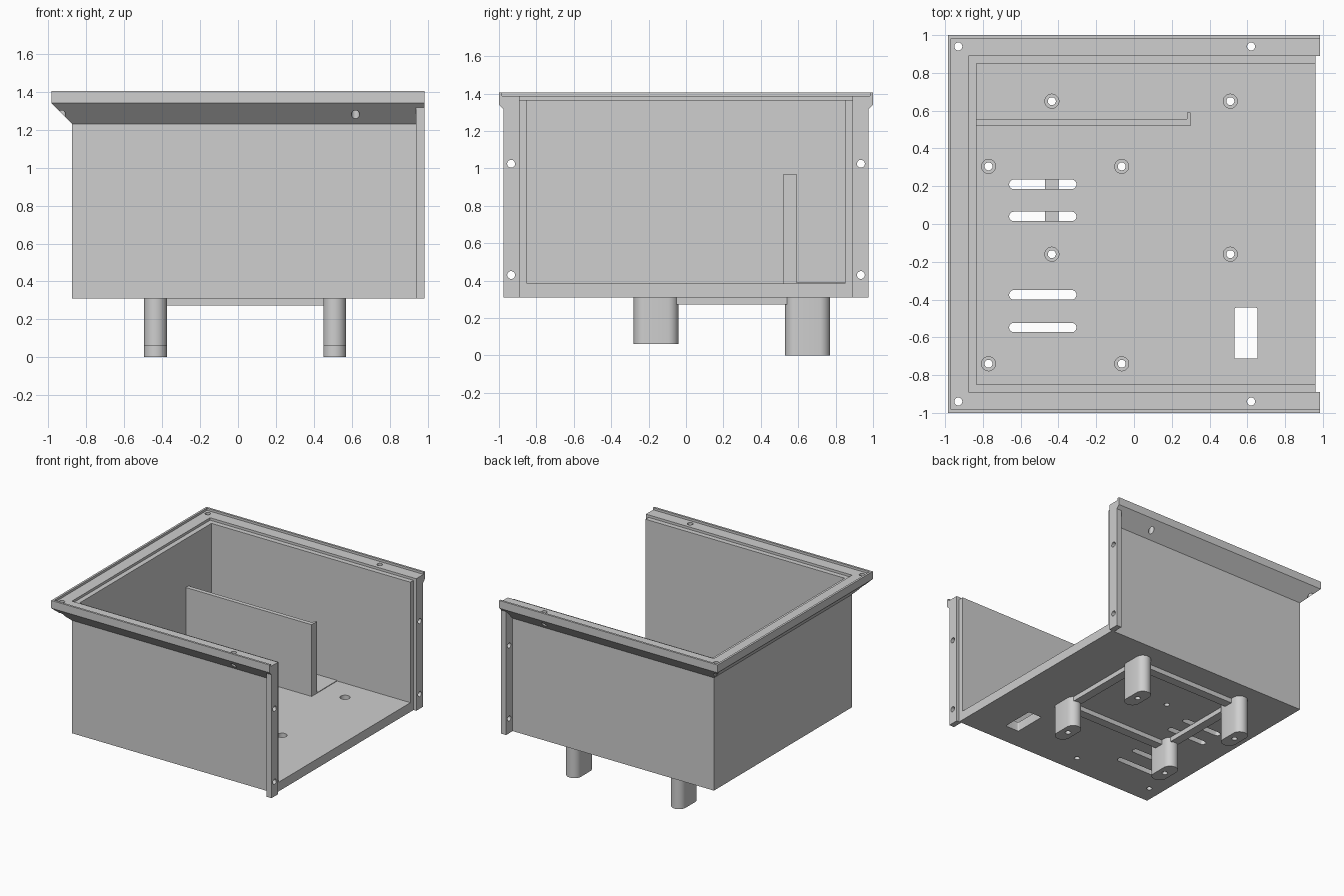
import bpy, bmesh, math

cube = bpy.data.objects.get("Cube")
if cube:
    bpy.data.objects.remove(cube, do_unlink=True)

GREY = (0.62, 0.62, 0.62, 1)
mat = bpy.data.materials.new("plain grey")
mat.use_nodes = True
mat.diffuse_color = GREY
mat.node_tree.nodes["Principled BSDF"].inputs["Base Color"].default_value = GREY


def finish(name, bm):
    bmesh.ops.recalc_face_normals(bm, faces=bm.faces[:])
    me = bpy.data.meshes.new(name)
    bm.to_mesh(me)
    bm.free()
    me.materials.append(mat)
    ob = bpy.data.objects.new(name, me)
    bpy.context.collection.objects.link(ob)
    return ob


def loft(name, rings):
    """Closed solid through a list of matching rings of points."""
    bm = bmesh.new()
    vs = [[bm.verts.new(p) for p in ring] for ring in rings]
    n = len(vs[0])
    for a, b in zip(vs, vs[1:]):
        for i in range(n):
            j = (i + 1) % n
            bm.faces.new((a[i], a[j], b[j], b[i]))
    bm.faces.new(vs[0])
    bm.faces.new(vs[-1])
    return finish(name, bm)


def prism(name, outline, lo, hi, axis="z"):
    if axis == "x":
        return loft(name, [[(h, u, v) for u, v in outline] for h in (lo, hi)])
    return loft(name, [[(u, v, h) for u, v in outline] for h in (lo, hi)])


def box(name, x0, x1, y0, y1, z0, z1):
    return prism(name, [(x0, y0), (x1, y0), (x1, y1), (x0, y1)], z0, z1)


def round_outline(cx, cy, r, dx=0, dy=0, n=32):
    """Circle, or a stadium when stretched by dx or dy."""
    pts = []
    r /= math.cos(math.pi / n)
    for i in range(n):
        a = 2 * math.pi * (i + 0.5) / n
        c, s = math.cos(a), math.sin(a)
        pts.append((cx + r * c + math.copysign(dx, c),
                    cy + r * s + math.copysign(dy, s)))
    return pts


def activate(ob):
    bpy.ops.object.select_all(action="DESELECT")
    ob.select_set(True)
    bpy.context.view_layer.objects.active = ob


def cut(ob, cutter):
    mod = ob.modifiers.new("cut", "BOOLEAN")
    mod.operation = "DIFFERENCE"
    mod.solver = "EXACT"
    mod.object = cutter
    activate(ob)
    bpy.ops.object.modifier_apply(modifier=mod.name)
    bpy.data.objects.remove(cutter, do_unlink=True)


def u_sweep(name, profile, end_x):
    """Sweep an (outward offset, height) profile round the three walled sides."""
    def ring(side, x):
        return [(x if x else -0.835 - o, side * (0.85 + o), z) for o, z in profile]
    return loft(name, [ring(-1, end_x), ring(-1, None), ring(1, None), ring(1, end_x)])


BASE, FLOOR = 0.31, 0.385
LEG_X, LEG_Y = (-0.435, 0.51), (-0.16, 0.65)
HOLE_R = 0.021

# Walls on three sides, and the stepped rim with a sloped underside
walls = u_sweep("walls", [(0, BASE), (0, 1.367), (0.04, 1.367), (0.04, BASE)], 0.96)
rim = u_sweep("top_rim", [(0.04, 1.23), (0.04, 1.387), (0.133, 1.387), (0.133, 1.405),
                          (0.15, 1.405), (0.15, 1.342)], 0.985)
for x in (-0.93, 0.62):
    for y in (-0.94, 0.94):
        cut(rim, prism("cutter", round_outline(x, y, HOLE_R), 1.1, 1.5))

# Vertical flanges beside the open end
flanges = []
for side, label in ((-1, "right"), (1, "left")):
    y0, y1 = sorted((side * 0.89, side * 0.975))
    flange = box(label + "_end_flange", 0.94, 0.985, y0, y1, BASE, 1.34)
    for z in (0.43, 1.025):
        cut(flange, prism("cutter", round_outline(side * 0.935, z, HOLE_R), 0.9, 1.1, "x"))
    flanges.append(flange)

# Floor with counterbored holes, slots and a cable opening
floor = box("floor", -0.835, 0.96, -0.85, 0.85, BASE, FLOOR)
points = [(x, y) for x in LEG_X for y in LEG_Y]
points += [(x, y) for x in (-0.77, -0.065) for y in (-0.74, 0.305)]
for x, y in points:
    cut(floor, prism("cutter", round_outline(x, y, 0.037), 0.345, 0.5))
    cut(floor, prism("cutter", round_outline(x, y, HOLE_R), 0.2, 0.5))
for y in (0.21, 0.04, -0.375, -0.548):
    cut(floor, prism("cutter", round_outline(-0.483, y, 0.025, dx=0.153), 0.2, 0.5))
cut(floor, prism("cutter", round_outline(0.593, -0.578, 0.01, dx=0.051, dy=0.125), 0.2, 0.5))

# Inner divider with a returned end, and the shallow pad behind it
box("divider", -0.835, 0.3, 0.52, 0.555, FLOOR, 0.97)
box("divider_end", 0.28, 0.3, 0.555, 0.59, FLOOR, 0.97)
pad = box("floor_pad", -0.835, 0.3, 0.555, 0.85, FLOOR, FLOOR + 0.005)
cut(pad, prism("cutter", round_outline(LEG_X[0], LEG_Y[1], 0.037), 0.3, 0.5))

# Rounded legs with through holes; the back pair is longer
legs = []
for y, foot, label in ((LEG_Y[0], 0.062, "front"), (LEG_Y[1], 0.0, "back")):
    for x, side in zip(LEG_X, ("right", "left")):
        leg = prism(f"{label}_{side}_leg", round_outline(x, y, 0.06, dy=0.06), foot, BASE)
        cut(leg, prism("cutter", round_outline(x, y, HOLE_R), -0.1, 0.5))
        legs.append(leg)

# Rails joining the legs under the floor
for x, side in zip(LEG_X, ("right", "left")):
    box(side + "_rail", x - 0.036, x + 0.036, -0.06, 0.54, 0.272, BASE)
for y, label in zip(LEG_Y, ("front", "back")):
    box(label + "_rail", -0.38, 0.455, y - 0.036, y + 0.036, 0.272, BASE)

# Smooth the round surfaces, keeping edges sharp
for ob in legs + flanges + [floor, rim, pad]:
    activate(ob)
    bpy.ops.object.shade_smooth_by_angle(angle=math.radians(30))
